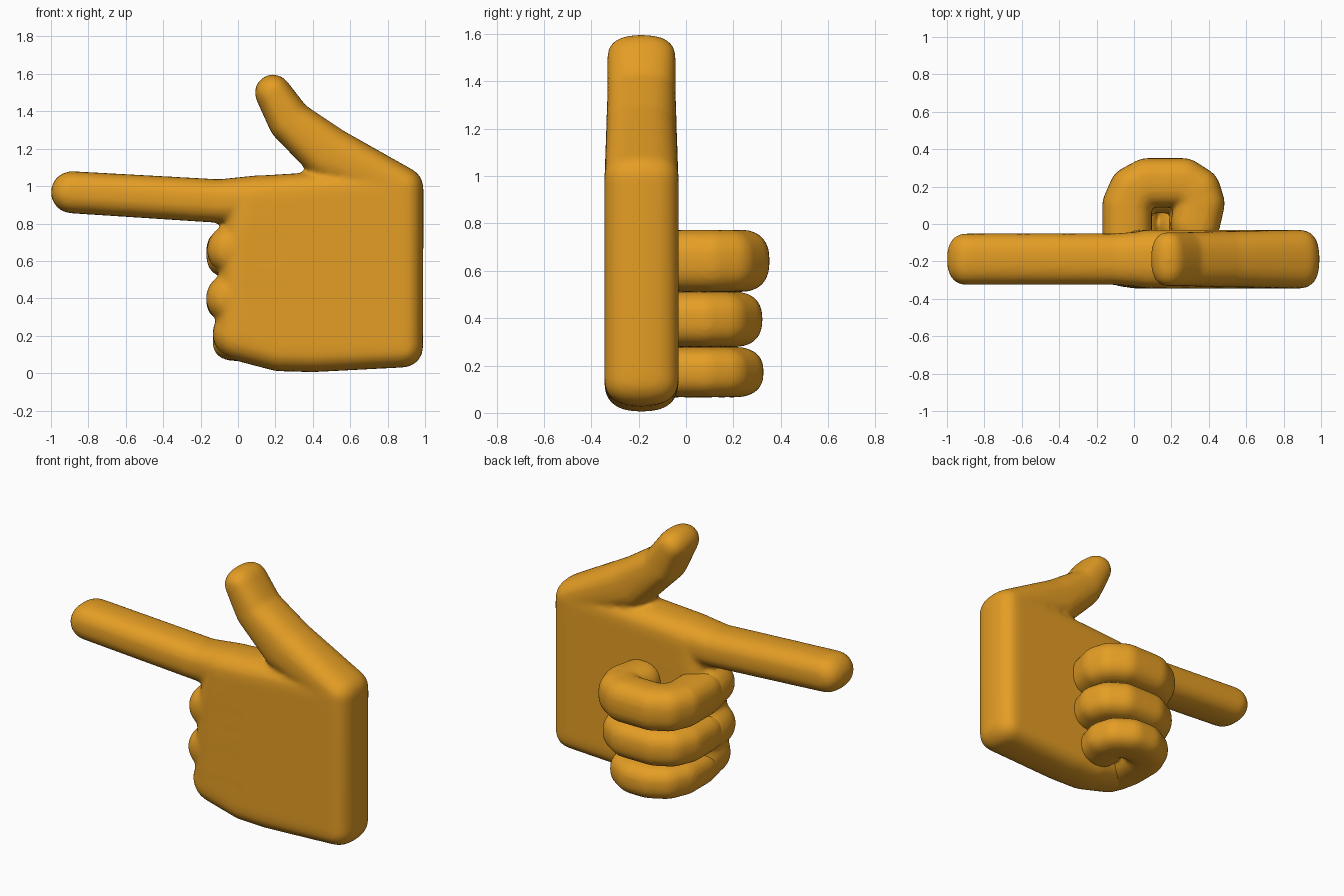
import bpy, bmesh, math
from mathutils import Vector

if "Cube" in bpy.data.objects:
    bpy.data.objects.remove(bpy.data.objects["Cube"])

skin = bpy.data.materials.new("golden orange")
skin.diffuse_color = (0.78, 0.34, 0.018, 1)
skin.use_nodes = True
skin.node_tree.nodes["Principled BSDF"].inputs["Base Color"].default_value = skin.diffuse_color


def puck(u, v, r, h, w, b, plane):
    """Points of a soft-edged disc: radius r in its plane, half thickness h."""
    b = min(b, r)
    pts = []
    for j in range(-6, 7):
        t = math.pi / 2 * j / 6
        rad = r - b + b * math.cos(t) ** 0.8
        off = w + h * math.copysign(abs(math.sin(t)) ** 0.8, t)
        for i in range(28):
            a = 2 * math.pi * i / 28
            p, q = u + rad * math.cos(a), v + rad * math.sin(a)
            pts.append(Vector((p, off, q) if plane == "XZ" else (p, q, off)))
    return pts


def add_hull(bm, discs, plane, b=0.14):
    """Closed convex skin round a group of discs."""
    verts = [bm.verts.new(p) for d in discs for p in puck(*d, b, plane)]
    bmesh.ops.convex_hull(bm, input=verts)


def add_chain(bm, discs, plane):
    for pair in zip(discs, discs[1:]):
        add_hull(bm, pair, plane)


def finish(name, bm, voxel, smooth):
    """Fuse the overlapping hulls into one smooth skin."""
    loose = [v for v in bm.verts if not v.link_faces]
    bmesh.ops.delete(bm, geom=loose, context="VERTS")
    bmesh.ops.recalc_face_normals(bm, faces=bm.faces)
    mesh = bpy.data.meshes.new(name)
    bm.to_mesh(mesh)
    bm.free()
    mesh.materials.append(skin)
    ob = bpy.data.objects.new(name, mesh)
    bpy.context.collection.objects.link(ob)
    rm = ob.modifiers.new("fuse", "REMESH")
    rm.mode = "VOXEL"
    rm.voxel_size = voxel
    rm.use_smooth_shade = True
    sm = ob.modifiers.new("soften", "SMOOTH")
    sm.factor = 0.5
    sm.iterations = smooth


Y = -0.188   # mid plane of the flat hand


def flat(x, z, r, h=0.157):
    return (x, z, r, h, Y)


# Hand: palm slab, knuckles, pointing index finger and raised thumb
bm = bmesh.new()
add_hull(bm, [flat(0.88, 0.14, 0.11), flat(0.88, 0.99, 0.112),
              flat(0.40, 0.13, 0.125), flat(0.22, 0.135, 0.125),
              flat(0.01, 0.20, 0.135), flat(0.03, 0.70, 0.12),
              flat(0.08, 0.925, 0.13), flat(0.30, 0.93, 0.13)], "XZ")
for x, z in ((-0.03, 0.66), (-0.035, 0.40), (0.0, 0.21)):
    add_chain(bm, [flat(x, z, 0.137, 0.15), flat(0.2, z, 0.137)], "XZ")
add_chain(bm, [flat(-0.888, 0.967, 0.113, 0.138), flat(-0.1, 0.92, 0.117, 0.138),
               flat(0.12, 0.93, 0.13, 0.155)], "XZ")
add_chain(bm, [flat(0.187, 1.50, 0.097, 0.145), flat(0.28, 1.345, 0.118, 0.145),
               flat(0.49, 1.17, 0.147, 0.15), flat(0.88, 0.99, 0.112)], "XZ")
finish("hand", bm, 0.014, 10)

# Curled fingers: (name, height, half height, left x, right x, back y)
for name, z, h, left, right, back in (
        ("middle_finger", 0.642, 0.132, -0.17, 0.485, 0.353),
        ("ring_finger", 0.395, 0.118, -0.17, 0.475, 0.323),
        ("little_finger", 0.172, 0.107, -0.135, 0.42, 0.328)):
    r = 0.133
    l, g, k = left + r, right - r, back - r
    path = [(l + 0.02, -0.17), (l, -0.08), (l, k - 0.12), (l + 0.035, k - 0.04),
            (l + 0.11, k), (g - 0.09, k), (g - 0.02, k - 0.045),
            (g, k - 0.11), (g - 0.025, 0.0)]
    bm = bmesh.new()
    add_chain(bm, [(x, y, r, h, z) for x, y in path], "XY")
    finish(name, bm, 0.012, 6)
